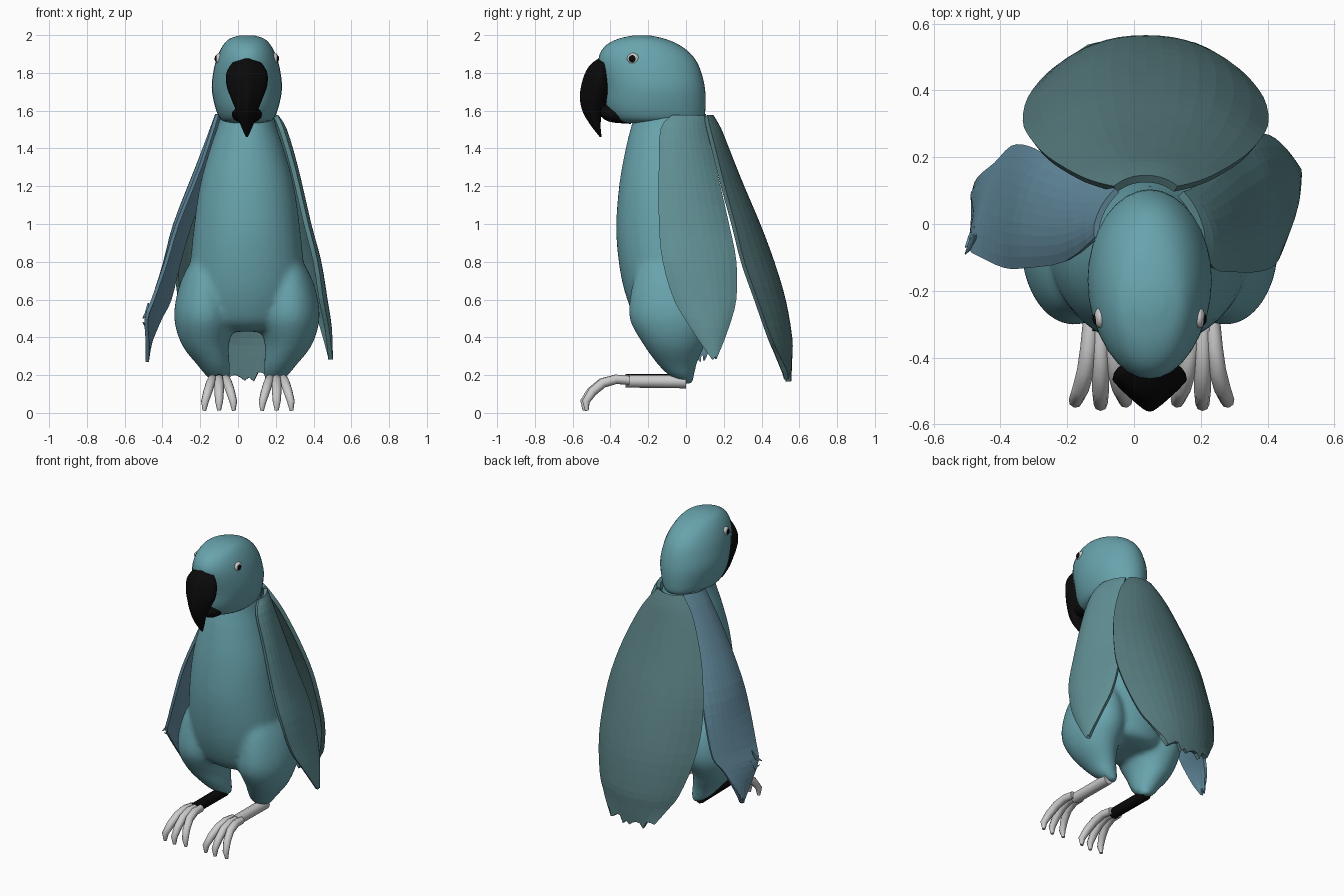
import bpy, bmesh, math, random
from mathutils import Vector

if "Cube" in bpy.data.objects:
    bpy.data.objects.remove(bpy.data.objects["Cube"])

random.seed(4)
CX = 0.047  # the bird's own centre line


def material(name, rgb):
    m = bpy.data.materials.new(name)
    m.diffuse_color = (*rgb, 1)
    m.use_nodes = True
    m.node_tree.nodes["Principled BSDF"].inputs["Base Color"].default_value = m.diffuse_color
    return m


TEAL = material("teal", (0.14, 0.37, 0.42))
WING = material("wing_teal", (0.12, 0.28, 0.30))
BLUE = material("wing_blue", (0.13, 0.27, 0.36))
TAIL = material("tail_teal", (0.09, 0.19, 0.20))
BLACK = material("black", (0.003, 0.003, 0.003))


def dense(rows, k):
    """Catmull-Rom interpolation between tuples of numbers."""
    out = []
    for i in range(len(rows) - 1):
        p = [rows[max(i - 1, 0)], rows[i], rows[i + 1], rows[min(i + 2, len(rows) - 1)]]
        for j in range(k):
            t = j / k
            out.append([b + 0.5 * t * (c - a + t * (2*a - 5*b + 4*c - d + t * (3*(b - c) + d - a)))
                        for a, b, c, d in zip(*p)])
    return out + [list(rows[-1])]


def finish(bm, name, mat, smooth=True):
    bmesh.ops.recalc_face_normals(bm, faces=bm.faces[:])
    me = bpy.data.meshes.new(name)
    bm.to_mesh(me)
    bm.free()
    ob = bpy.data.objects.new(name, me)
    bpy.context.collection.objects.link(ob)
    if mat:
        me.materials.append(mat)
    for f in me.polygons:
        f.use_smooth = smooth
    return ob


def loft(bm, rows, n=32, k=4, keel=0):
    """Rows (front y, front z, back y, back z, half width, centre x) -> closed skin."""
    rings = []
    for fy, fz, by, bz, w, cx in dense(rows, k):
        ring = []
        for i in range(n):
            a = math.tau * i / n
            c, s = math.cos(a), math.sin(a)
            x = w * s * (1 - keel * max(c, 0))
            ring.append(bm.verts.new((cx + x, (fy + by) / 2 + c * (fy - by) / 2,
                                      (fz + bz) / 2 + c * (fz - bz) / 2)))
        rings.append(ring)
    for r, q in zip(rings, rings[1:]):
        for i in range(n):
            bm.faces.new((r[i], r[(i + 1) % n], q[(i + 1) % n], q[i]))
    bm.faces.new(rings[0])
    bm.faces.new(rings[-1][::-1])


def level(rows):
    """Rows (z, front y, back y, half width) with horizontal sections."""
    return [(f, z, b, z, w, CX) for z, f, b, w in rows]


def shell(name, rows, bulge_dir, mat, ragged, thick=0.025, cols=10):
    """Feathered sheet: rows (ax, ay, bx, by, z, bulge), ragged lower end."""
    bm = bmesh.new()
    grid = []
    data = dense(rows, 3)
    jag = [random.uniform(-1, 1) for _ in range(cols + 1)]
    for r, (ax, ay, bx, by, z, bulge) in enumerate(data):
        low = max(0, r / (len(data) - 1) - 0.75) * 4
        line = []
        for i in range(cols + 1):
            t = i / cols
            p = Vector((ax, ay, z)).lerp(Vector((bx, by, z)), t)
            p += Vector(bulge_dir) * bulge * (1 - abs(2 * t - 1) ** 2.3)
            p.z += ragged * low * jag[i]
            line.append(bm.verts.new(p))
        grid.append(line)
    for r, q in zip(grid, grid[1:]):
        for i in range(cols):
            bm.faces.new((r[i], r[i + 1], q[i + 1], q[i]))
    ob = finish(bm, name, mat, False)
    mod = ob.modifiers.new("thickness", 'SOLIDIFY')
    mod.thickness, mod.offset = thick, 0
    return ob


def tube(name, pts, mat):
    """Tapered tube through points (x, y, z, radius)."""
    cu = bpy.data.curves.new(name, 'CURVE')
    cu.dimensions, cu.bevel_depth, cu.bevel_resolution = '3D', 1, 2
    cu.use_fill_caps = True
    sp = cu.splines.new('POLY')
    sp.points.add(len(pts) - 1)
    for p, (x, y, z, r) in zip(sp.points, pts):
        p.co, p.radius = (x, y, z, 1), r
    ob = bpy.data.objects.new(name, cu)
    bpy.context.collection.objects.link(ob)
    if mat:
        cu.materials.append(mat)
    bpy.ops.object.select_all(action='DESELECT')
    ob.select_set(True)
    bpy.context.view_layer.objects.active = ob
    bpy.ops.object.convert(target='MESH')
    bpy.ops.object.shade_smooth_by_angle(angle=math.radians(50))


def ball(name, loc, scale, mat):
    bpy.ops.mesh.primitive_uv_sphere_add(segments=20, ring_count=12, location=loc)
    ob = bpy.context.object
    ob.name, ob.scale = name, scale
    if mat:
        ob.data.materials.append(mat)
    bpy.ops.object.shade_smooth_by_angle(angle=math.radians(60))


# Body with both thighs, fused into one smooth skin
bm = bmesh.new()
loft(bm, level([(1.62, -0.26, 0.06, 0.13), (1.52, -0.29, 0.09, 0.155), (1.4, -0.32, 0.10, 0.195),
                (1.2, -0.355, 0.13, 0.25), (0.95, -0.37, 0.17, 0.285), (0.7, -0.34, 0.19, 0.305),
                (0.52, -0.28, 0.18, 0.28), (0.45, -0.22, 0.15, 0.22), (0.43, -0.14, 0.08, 0.1)]))
for s in (-1, 1):
    thigh = [(0.90, -0.17, 0.02, 0.05, 0.17), (0.78, -0.25, 0.10, 0.095, 0.215),
             (0.65, -0.29, 0.16, 0.14, 0.225), (0.5, -0.30, 0.17, 0.16, 0.225),
             (0.36, -0.225, 0.10, 0.125, 0.22), (0.25, -0.145, 0.055, 0.085, 0.175),
             (0.19, -0.08, 0.045, 0.06, 0.15), (0.15, -0.015, 0.035, 0.02, 0.13)]
    loft(bm, [(f, z, b, z, w, CX + s * off) for z, f, b, w, off in thigh])
body = finish(bm, "body", TEAL)
mod = body.modifiers.new("fuse", 'REMESH')
mod.mode, mod.voxel_size, mod.use_smooth_shade = 'VOXEL', 0.016, True
mod = body.modifiers.new("soften", 'SMOOTH')
mod.factor, mod.iterations = 0.5, 10

# Head
bm = bmesh.new()
loft(bm, level([(1.535, -0.31, 0.03, 0.10), (1.555, -0.38, 0.09, 0.14), (1.62, -0.42, 0.103, 0.168),
                (1.72, -0.435, 0.10, 0.186), (1.82, -0.46, 0.075, 0.175), (1.89, -0.46, 0.035, 0.155),
                (1.945, -0.425, -0.03, 0.127), (1.98, -0.36, -0.11, 0.093), (1.998, -0.28, -0.19, 0.04)]))
finish(bm, "head", TEAL)

# Hooked upper beak with a narrow ridge, and small lower beak
bm = bmesh.new()
loft(bm, [(*r, CX) for r in [
    (-0.45, 1.885, -0.40, 1.87, 0.055), (-0.51, 1.84, -0.40, 1.78, 0.105),
    (-0.545, 1.77, -0.40, 1.70, 0.108), (-0.562, 1.68, -0.42, 1.64, 0.082),
    (-0.549, 1.60, -0.445, 1.585, 0.055), (-0.51, 1.53, -0.452, 1.52, 0.034),
    (-0.456, 1.46, -0.447, 1.462, 0.005)]], 24, 4, 0.55)
finish(bm, "upper_beak", BLACK)
bm = bmesh.new()
loft(bm, [(*r, CX) for r in [
    (-0.457, 1.61, -0.452, 1.62, 0.02), (-0.45, 1.57, -0.43, 1.63, 0.06),
    (-0.40, 1.54, -0.38, 1.62, 0.08), (-0.29, 1.53, -0.29, 1.60, 0.07)]], 24)
finish(bm, "lower_beak", BLACK)

# Eyes
for s, side in ((-1, "left"), (1, "right")):
    ball(side + "_eye", (CX + s * 0.148, -0.28, 1.875), (0.018, 0.032, 0.03), None)
    ball(side + "_pupil", (CX + s * 0.157, -0.284, 1.875), (0.014, 0.02, 0.02), BLACK)

# Folded wings
shell("right_wing", [
    (0.20, -0.07, 0.14, 0.09, 1.57, 0.02), (0.23, -0.13, 0.165, 0.10, 1.5, 0.04),
    (0.29, -0.14, 0.21, 0.15, 1.3, 0.045), (0.36, -0.14, 0.28, 0.22, 1.0, 0.045),
    (0.41, -0.12, 0.34, 0.26, 0.8, 0.045), (0.44, -0.06, 0.395, 0.26, 0.6, 0.04),
    (0.47, 0.03, 0.445, 0.22, 0.45, 0.025), (0.49, 0.14, 0.49, 0.16, 0.29, 0)],
    (1, 0, 0), WING, 0.008)
shell("left_wing", [
    (-0.11, -0.04, -0.05, 0.10, 1.58, 0.02), (-0.20, -0.11, -0.14, 0.14, 1.3, 0.04),
    (-0.32, -0.13, -0.25, 0.20, 1.0, 0.04), (-0.38, -0.13, -0.31, 0.23, 0.8, 0.03),
    (-0.45, -0.10, -0.36, 0.23, 0.6, 0.02), (-0.485, -0.075, -0.41, 0.18, 0.5, 0.01),
    (-0.48, 0.0, -0.46, 0.14, 0.38, 0.0), (-0.48, 0.07, -0.48, 0.10, 0.29, 0)],
    (-1, 0, 0), BLUE, 0.025, 0.018)
# Loose feather tips on the worn wing
for i, (y, z) in enumerate(((-0.06, 0.52), (-0.04, 0.46))):
    tube("loose_feather_%d" % i, [(-0.475, y + 0.03, z + 0.06, 0.004), (-0.485, y, z, 0.012),
                                  (-0.505, y - 0.03, z - 0.02 + 0.04 * i, 0.002)], BLUE)

# Broad tail shield hanging down the back: (half width, edge y, z, bulge)
shield = [(0.09, 0.105, 1.57, 0.03), (0.15, 0.12, 1.5, 0.055), (0.21, 0.145, 1.4, 0.07),
          (0.29, 0.195, 1.2, 0.10), (0.34, 0.25, 1.0, 0.13), (0.36, 0.30, 0.8, 0.155),
          (0.345, 0.37, 0.6, 0.145), (0.29, 0.44, 0.4, 0.11), (0.235, 0.48, 0.3, 0.07),
          (0.17, 0.525, 0.19, 0.02)]
shell("tail", [(0.035 - w, y, 0.035 + w, y, z, b) for w, y, z, b in shield],
      (0, 1, 0), TAIL, 0.03, 0.025, 14)

# Legs and toes
for side, x, mat in (("left", -0.10, BLACK), ("right", 0.205, None)):
    lift = 0.005 if mat else 0
    tube(side + "_leg", [(x, 0.0, 0.165 + lift, 0.035), (x, -0.32, 0.168 + lift, 0.034)], mat)
    for i, spread in enumerate((-1, 0, 1)):
        reach = 0 if spread else -0.012
        path = [(0.03, -0.30, 0.172, 0.024), (0.036, -0.37, 0.178, 0.025),
                (0.045, -0.44, 0.158, 0.026), (0.06, -0.495, 0.112, 0.025),
                (0.075, -0.53, 0.06, 0.021), (0.078, -0.525, 0.012, 0.01)]
        tube("%s_toe_%d" % (side, i + 1),
             [(x + spread * o, y + reach * j / 5, z, r) for j, (o, y, z, r) in enumerate(path)], None)
